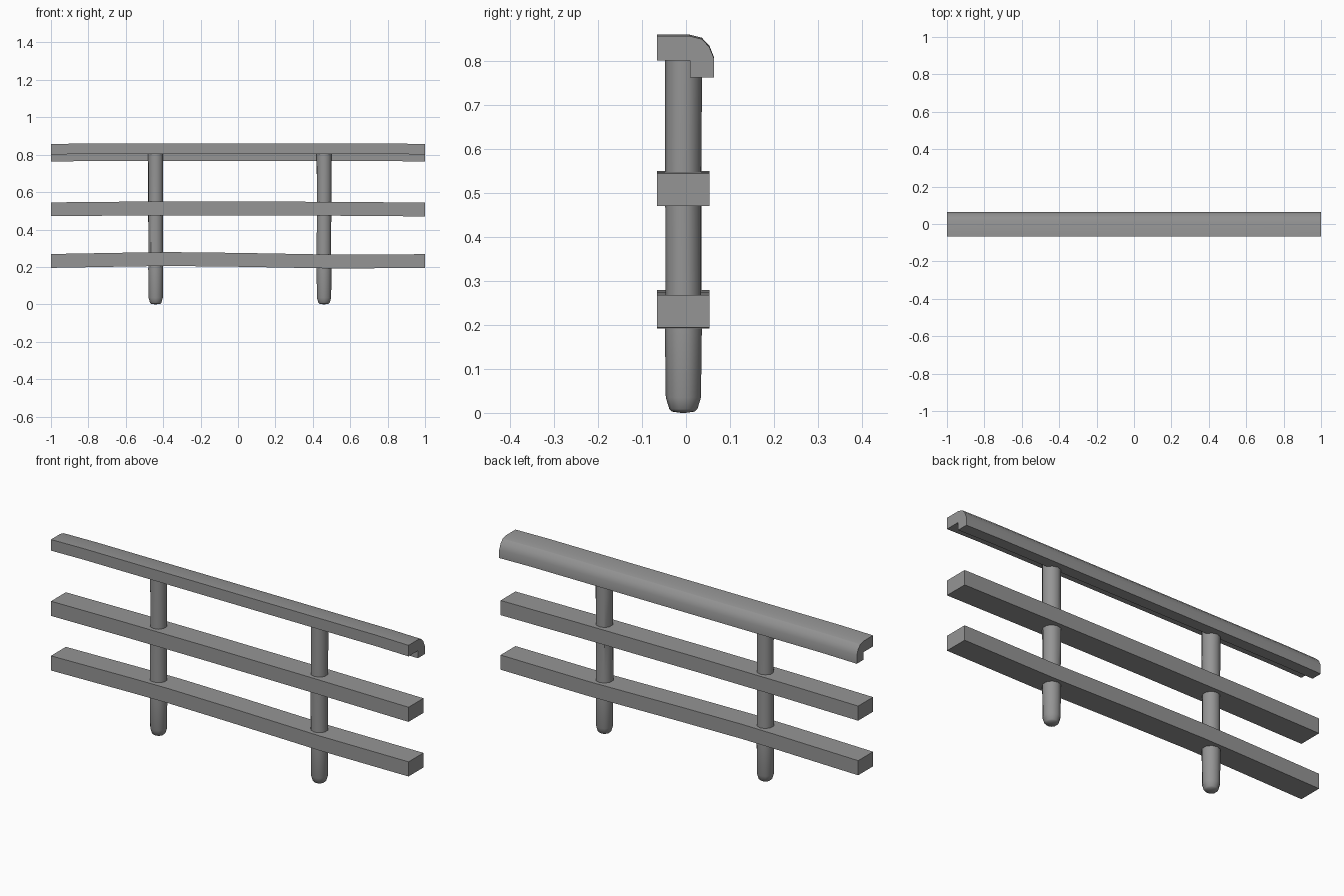
import bpy, bmesh, math, random

if "Cube" in bpy.data.objects:
    bpy.data.objects.remove(bpy.data.objects["Cube"])

random.seed(4)

grey = bpy.data.materials.new("dark_grey")
grey.diffuse_color = (0.3, 0.3, 0.3, 1)
grey.use_nodes = True
grey.node_tree.nodes["Principled BSDF"].inputs["Base Color"].default_value = grey.diffuse_color


def loft(name, rings, angle=32):
    """Skin a list of equal-length point rings and cap both ends."""
    bm = bmesh.new()
    loops = [[bm.verts.new(p) for p in ring] for ring in rings]
    n = len(loops[0])
    for a, b in zip(loops, loops[1:]):
        for i in range(n):
            j = (i + 1) % n
            bm.faces.new((a[i], a[j], b[j], b[i]))
    bm.faces.new(loops[0])
    bm.faces.new(loops[-1])
    bmesh.ops.recalc_face_normals(bm, faces=bm.faces)
    mesh = bpy.data.meshes.new(name)
    bm.to_mesh(mesh)
    bm.free()
    mesh.materials.append(grey)
    ob = bpy.data.objects.new(name, mesh)
    bpy.context.collection.objects.link(ob)
    bpy.ops.object.select_all(action='DESELECT')
    ob.select_set(True)
    bpy.context.view_layer.objects.active = ob
    bpy.ops.object.shade_smooth_by_angle(angle=math.radians(angle))


def rail(name, profile, stations):
    """Sweep a (y, z) profile along x; each station is (x, z offset)."""
    loft(name, [[(x, y, z + dz) for y, z in profile] for x, dz in stations])


def post(name, cx):
    """Rough-hewn ten-sided post with a tapered foot."""
    cy, sides = -0.006, 10
    levels = [(0.003, 0.026), (0.009, 0.032), (0.035, 0.040), (0.19, 0.042),
              (0.28, 0.041), (0.50, 0.041), (0.70, 0.041), (0.807, 0.042)]
    rings = []
    for z, r in levels:
        rough = 0.04 if 0.2 < z < 0.75 else 0.0
        ring = []
        for i in range(sides):
            a = 2 * math.pi * (i + 0.5) / sides
            k = r * (1 + random.uniform(-rough, rough))
            ring.append((cx + k * math.cos(a), cy + k * math.sin(a), z))
        rings.append(ring)
    # shallow pointed underside
    rings.insert(0, [(cx + (x - cx) * 0.2, cy + (y - cy) * 0.2, 0)
                     for x, y, _ in rings[0]])
    loft(name, rings, 40)


# Top handrail: rounded back edge with a lip hanging behind the posts
handrail = [(-0.066, 0.804), (-0.066, 0.86), (0.008, 0.86), (0.036, 0.853),
            (0.053, 0.835), (0.064, 0.808), (0.064, 0.766), (0.009, 0.766),
            (0.009, 0.804)]
rail("handrail", handrail,
     [(-1, -0.003), (-0.82, 0), (0.82, 0), (1, -0.003)])

# Two square rails, slightly bowed
box = [(-0.066, -0.037), (0.053, -0.037), (0.053, 0.037), (-0.066, 0.037)]
rail("middle_rail", box,
     [(-1, 0.508), (-0.58, 0.512), (-0.1, 0.513), (0.5, 0.511), (1, 0.507)])
rail("lower_rail", box,
     [(-1, 0.232), (-0.55, 0.240), (-0.35, 0.242), (0.0, 0.238),
      (0.5, 0.229), (1, 0.231)])

# Posts
post("left_post", -0.44)
post("right_post", 0.46)
